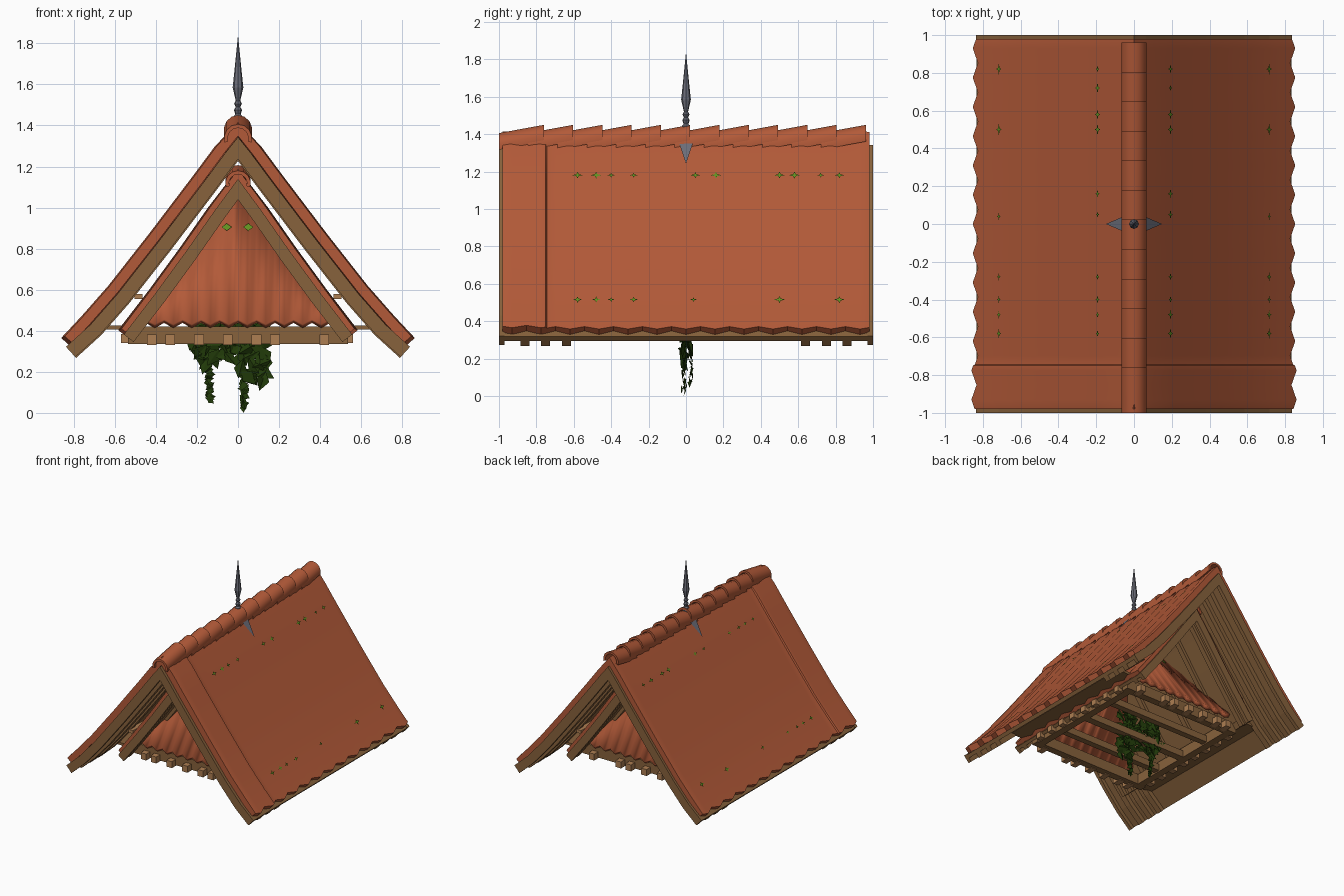
import bpy, bmesh, math, random
from mathutils import Vector

if "Cube" in bpy.data.objects:
    bpy.data.objects.remove(bpy.data.objects["Cube"])
random.seed(4)

def mat(name, c):
    m = bpy.data.materials.new(name)
    m.diffuse_color = (*c, 1)
    m.use_nodes = True
    m.node_tree.nodes["Principled BSDF"].inputs["Base Color"].default_value = m.diffuse_color
    return m
TILE = mat("terracotta", (0.45, 0.102, 0.04))
WOOD = mat("brown_wood", (0.245, 0.122, 0.045))
LIGHT = mat("light_wood", (0.42, 0.21, 0.085))
IRON = mat("grey_iron", (0.15, 0.155, 0.19))
VINE = mat("dark_green", (0.016, 0.045, 0.003))
MOSS = mat("moss_green", (0.12, 0.28, 0.015))

def finish(name, bm, m, smooth=False):
    bmesh.ops.recalc_face_normals(bm, faces=bm.faces[:])
    me = bpy.data.meshes.new(name)
    bm.to_mesh(me)
    bm.free()
    me.materials.append(m)
    o = bpy.data.objects.new(name, me)
    bpy.context.collection.objects.link(o)
    if smooth:
        bpy.context.view_layer.objects.active = o
        o.select_set(True)
        bpy.ops.object.shade_smooth_by_angle(angle=math.radians(35))
        o.select_set(False)
    return o

def boxes(name, spans, m):
    bm = bmesh.new()
    for x0, x1, y0, y1, z0, z1 in spans:
        v = [bm.verts.new((x, y, z)) for x in (x0, x1) for y in (y0, y1) for z in (z0, z1)]
        for f in ((0, 1, 3, 2), (4, 6, 7, 5), (0, 4, 5, 1), (2, 3, 7, 6), (0, 2, 6, 4), (1, 5, 7, 3)):
            bm.faces.new([v[i] for i in f])
    return finish(name, bm, m)

# half profiles (x, z) of the roof tops
MAIN = [(0, 1.415), (0.1, 1.29), (0.2, 1.155), (0.42, 0.865), (0.62, 0.61), (0.75, 0.462), (0.85, 0.355)]
EAVE = MAIN[:-1] + [(0.868, 0.355)]
INNER = [(0, 1.19), (0.14, 1.0), (0.28, 0.80), (0.43, 0.595), (0.58, 0.40)]

def z_at(P, x):
    for (a, za), (b, zb) in zip(P, P[1:]):
        if x <= b:
            return za + (zb - za) * (x - a) / (b - a)
    return P[-1][1]

def x_at(P, z):
    for (a, za), (b, zb) in zip(P, P[1:]):
        if z >= zb:
            return a + (b - a) * (z - za) / (zb - za)

def offset(P, d):
    """full mirrored profile moved d inward along its normals"""
    pts = [Vector((-x, z)) for x, z in P[:0:-1]] + [Vector(p) for p in P]
    nor = []
    for a, b in zip(pts, pts[1:]):
        t = (b - a).normalized()
        nor.append(Vector((t.y, -t.x)))
    out = []
    for i, p in enumerate(pts):
        n0, n1 = nor[max(i - 1, 0)], nor[min(i, len(nor) - 1)]
        n = (n0 + n1).normalized()
        q = p + n * d / max(n.dot(n0), 0.5)
        q.y = min(q.y, P[0][1])
        out.append(q)
    return out

def bands(name, P, d0, d1, spans, m, wave=None, smooth=False, scallop=0):
    """roof layers between depths d0 and d1, swept along lists of y"""
    bm = bmesh.new()
    for ys in spans:
        prev = None
        for k, y in enumerate(ys):
            w = wave(y) if wave else 0
            e = scallop * (1 - zigzag(y, 0.155)) / 2
            Q = P[:-1] + [(P[-1][0] - e, P[-1][1] + e)]
            ring = [bm.verts.new((p.x, y, p.y)) for p in offset(Q, d0 - w) + offset(Q, d1 - w)[::-1]]
            n = len(ring)
            if prev:
                for i in range(n):
                    j = (i + 1) % n
                    bm.faces.new((prev[i], prev[j], ring[j], ring[i]))
            if k in (0, len(ys) - 1):
                for i in range(n // 2 - 1):
                    bm.faces.new((ring[i], ring[i + 1], ring[n - 2 - i], ring[n - 1 - i]))
            prev = ring
    return finish(name, bm, m, smooth)

def zigzag(y, period):
    return abs(((y / period) % 1) * 2 - 1) * 2 - 1

def main_wave(y):
    return 0.005 * zigzag(y, 0.155) + (0.01 if y < -0.747 else 0)

# main roof: tiles, boards, verge boards, rafters
ys = sorted([-0.98, 0.98, -0.75, -0.744] + [0.0775 * i for i in range(-12, 13)])
bands("main_tiles", MAIN, 0, 0.05, [ys], TILE, main_wave, True, 0.02)
bands("main_boards", EAVE, 0.05, 0.08, [[-0.98, 0.98]], WOOD)
bands("main_verges", EAVE, 0.045, 0.112, [[-1, -0.97], [0.97, 1]], WOOD)
bands("main_rafters", EAVE, 0.075, 0.118,
      [[s * y - 0.024, s * y + 0.024] for s in (-1, 1) for y in (0.64, 0.75, 0.86)], WOOD)

# inner roof
ys = [-0.72] + [0.0775 * i for i in range(-9, 10)] + [0.72]
bands("inner_tiles", INNER, 0, 0.035, [ys], TILE, lambda y: 0.005 * zigzag(y, 0.155), True, 0.015)
bands("inner_boards", INNER, 0.035, 0.06, [[-0.72, 0.72]], WOOD)
bands("inner_verges", INNER, 0.03, 0.09, [[-0.74, -0.71], [0.71, 0.74]], WOOD)
bands("inner_rafters", INNER, 0.055, 0.085,
      [[y - 0.02, y + 0.02] for y in (-0.65, -0.45, -0.15, 0.15, 0.45, 0.65)], WOOD)

# overlapping ridge tiles
def ridge(name, ends, length, r, z0, z1):
    bm = bmesh.new()
    for e in ends:
        rings = []
        for y, z in ((e - length, z0), (e, z1)):
            rings.append([bm.verts.new((rr * math.cos(a), y, z + rr * math.sin(a)))
                          for rr, seq in ((r, range(9)), (r - 0.018, range(8, -1, -1)))
                          for a in [math.pi * (i * 1.2 / 8 - 0.1) for i in seq]])
        A, B = rings
        for i in range(18):
            j = (i + 1) % 18
            bm.faces.new((A[i], A[j], B[j], B[i]))
        for R in rings:
            for i in range(8):
                bm.faces.new((R[i], R[i + 1], R[16 - i], R[17 - i]))
    finish(name, bm, TILE, True)
ridge("main_ridge_tiles", [-0.76 + 0.1565 * i for i in range(12)], 0.24, 0.068, 1.338, 1.382)
ridge("inner_ridge_tiles", [-0.53 + 0.1565 * i for i in range(9)], 0.21, 0.062, 1.118, 1.145)

# sloping tiled gable ends with a zigzag lower edge
for s, name in ((-1, "front_gable_tiles"), (1, "back_gable_tiles")):
    bm = bmesh.new()
    prev = None
    for i in range(-20, 21):
        x = i * 0.0225
        w = zigzag(x, 0.09)
        zb = 0.435 + 0.012 * w
        zt = max(z_at(INNER, abs(x)) - 0.09, zb + 0.01)
        col = [bm.verts.new((x, s * (0.59 + 0.003 * w - 0.7 * (z - 0.43)), z)) for z in (zb, zt)]
        if prev:
            bm.faces.new((prev[0], col[0], col[1], prev[1]))
        prev = col
    o = finish(name, bm, TILE, True)
    sol = o.modifiers.new("thick", "SOLIDIFY")
    sol.thickness = 0.03
    sol.offset = 0

# base frame, cross beams, soffits and purlins
sp = []
for s in (-1, 1):
    sp.append((-0.535, 0.535, s * 0.53 - 0.03, s * 0.53 + 0.03, 0.335, 0.42))
    sp.append((s * 0.49 - 0.03, s * 0.49 + 0.03, -0.53, 0.53, 0.335, 0.42))
    sp.append((-0.48, 0.48, s * 0.28 - 0.025, s * 0.28 + 0.025, 0.345, 0.40))
sp.append((-0.48, 0.48, -0.03, 0.03, 0.335, 0.39))
boxes("base_frame", sp, WOOD)
boxes("soffits", [(min(s * 0.5, s * 0.69), max(s * 0.5, s * 0.69), -0.63, 0.63, 0.405, 0.425)
                  for s in (-1, 1)], WOOD)
boxes("purlins", [(s * 0.485 - 0.02, s * 0.485 + 0.02, -0.68, 0.68, 0.555, 0.58) for s in (-1, 1)], LIGHT)

# joist ends
sp = [(x - 0.024, x + 0.024, s * 0.57 - 0.04, s * 0.57 + 0.04, 0.33, 0.382)
      for s in (-1, 1) for x in (-0.42, -0.33, -0.19, -0.05, 0.09, 0.18, 0.42)]
sp += [(s * 0.53 - 0.04, s * 0.53 + 0.03, -0.48 + 0.13 * i, -0.43 + 0.13 * i, 0.34, 0.385)
       for s in (-1, 1) for i in range(8)]
boxes("joist_ends", sp, LIGHT)

# spire turned from a profile
bm = bmesh.new()
prof = [(0.001, 1.36), (0.022, 1.38), (0.022, 1.445), (0.013, 1.455), (0.02, 1.475), (0.011, 1.49),
        (0.019, 1.505), (0.011, 1.52), (0.026, 1.585), (0.016, 1.68), (0.001, 1.83)]
prev = None
for r, z in prof:
    ring = [bm.verts.new((r * math.cos(a * math.pi / 4), r * math.sin(a * math.pi / 4), z)) for a in range(8)]
    if prev:
        for i in range(8):
            bm.faces.new((prev[i], prev[(i + 1) % 8], ring[(i + 1) % 8], ring[i]))
    else:
        bm.faces.new(ring)
    prev = ring
bm.faces.new(prev)
finish("spire", bm, IRON)

# triangular flashing saddles under the spire
bm = bmesh.new()
for s in (-1, 1):
    for P, zt, zb, h in ((MAIN, 1.37, 1.235, 0.008), (INNER, 1.13, 1.04, 0.009)):
        a, b = x_at(P, zt) + h, x_at(P, zb) + h
        bm.faces.new([bm.verts.new(c) for c in ((s * a, -0.045, zt + h), (s * a, 0.045, zt + h), (s * b, 0, zb + h))])
finish("flashing", bm, IRON)

# moss sprigs on the slopes
bm = bmesh.new()
rows = ((1.175, (-0.58, -0.48, -0.4, -0.28, 0.05, 0.16, 0.5, 0.58, 0.72, 0.82)),
        (0.51, (-0.58, -0.48, -0.4, -0.28, 0.04, 0.5, 0.82)))
for s in (-1, 1):
    for z, yy in rows:
        x = x_at(MAIN, z) + 0.008
        for y in yy:
            k = random.uniform(0.8, 1.4)
            for dy, dt in ((0.022, 0.007), (0.007, 0.018)):
                dy, dt = dy * k, dt * k
                bm.faces.new([bm.verts.new((s * (x + t * 0.6), y + u, z + 0.006 - t * 0.8))
                              for u, t in ((-dy, 0), (0, dt), (dy, 0), (0, -dt))])
for s in (-1, 1):
    for x in (-0.055, 0.05):
        bm.faces.new([bm.verts.new((x + u, s * (0.285 - 0.7 * t), 0.905 + t))
                      for u, t in ((-0.025, 0), (0, -0.018), (0.025, 0), (0, 0.018))])
finish("moss", bm, MOSS)

# hanging vines: clumps (x, y, half width, top, bottom, leaf size, count)
bm = bmesh.new()
for cx, cy, hw, top, bot, size, n in ((-0.17, 0.015, 0.06, 0.58, 0.24, 0.055, 40), (-0.14, 0.025, 0.01, 0.26, 0.06, 0.026, 22),
                                      (0.07, -0.01, 0.07, 0.58, 0.16, 0.055, 50), (0.03, -0.01, 0.012, 0.18, 0.026, 0.026, 18),
                                      (-0.05, 0.0, 0.05, 0.5, 0.27, 0.045, 20)):
    for i in range(n):
        c = Vector((cx + random.uniform(-hw, hw), cy + random.uniform(-0.008, 0.008), top + (bot - top) * i / (n - 1)))
        a = random.uniform(0, 6.28)
        pts = []
        for j, r in enumerate((1, 0.6, 0.8, 0.6)):
            t = a + j * math.pi / 2
            pts.append(bm.verts.new(c + Vector((math.cos(t), random.uniform(-0.5, 0.5), math.sin(t))) * size * r))
        bm.faces.new(pts[:3])
        bm.faces.new((pts[0], pts[2], pts[3]))
for v in bm.verts:
    v.co.z = max(v.co.z, 0.0)
min(bm.verts, key=lambda v: v.co.z).co.z = 0.0
finish("vines", bm, VINE)
